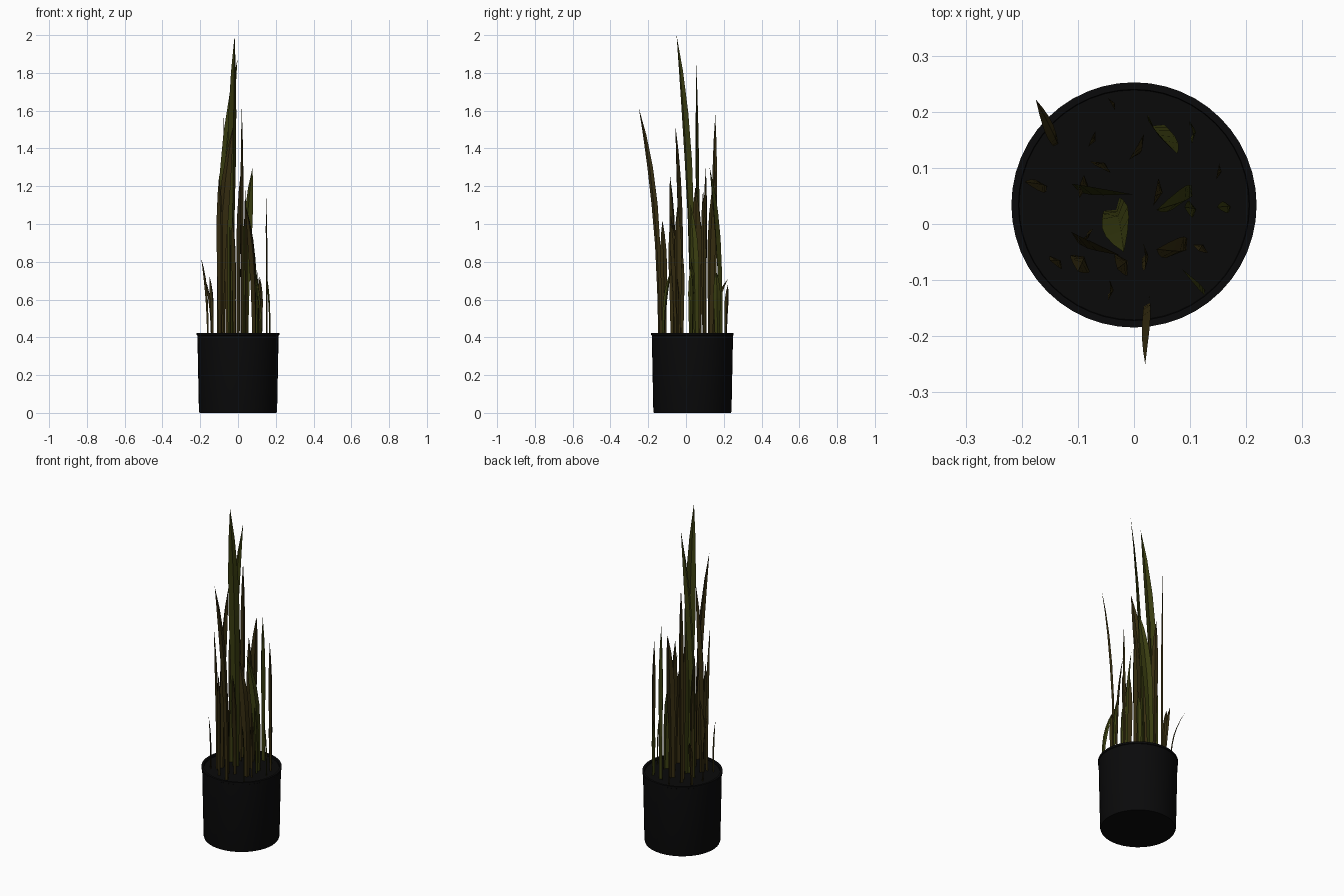
import bpy, bmesh, math
from mathutils import Vector

def material(name, rgb):
    m = bpy.data.materials.new(name)
    m.diffuse_color = (*rgb, 1)
    return m

BLACK = material("black_pot", (0.003, 0.003, 0.0032))
DARK = material("dark_soil", (0.003, 0.003, 0.003))
GREEN = material("green_leaf", (0.040, 0.045, 0.005))
BROWN = material("brown_leaf", (0.035, 0.025, 0.005))
CX, CY = 0.0, 0.034

def make(name, bm, mat):
    me = bpy.data.meshes.new(name)
    bm.to_mesh(me)
    bm.free()
    ob = bpy.data.objects.new(name, me)
    bpy.context.collection.objects.link(ob)
    me.materials.append(mat)
    return ob

def lathe(name, profile, mat, sides=48):
    bm = bmesh.new()
    rings = [[bm.verts.new((CX + r * math.cos(2 * math.pi * i / sides),
                            CY + r * math.sin(2 * math.pi * i / sides), z))
              for i in range(sides)] for r, z in profile]
    for a, b in zip(rings, rings[1:]):
        for i in range(sides):
            j = (i + 1) % sides
            bm.faces.new((a[i], a[j], b[j], b[i]))
    # closing disc: pot floor faces down, a lone ring faces up
    bm.faces.new(rings[0][::-1] if len(rings) > 1 else rings[0])
    ob = make(name, bm, mat)
    bpy.context.view_layer.objects.active = ob
    ob.select_set(True)
    bpy.ops.object.shade_smooth_by_angle(angle=math.radians(30))
    ob.select_set(False)

# tapered pot with a small lip, and the soil inside
lathe("pot", [(0.204, 0), (0.207, 0.01), (0.215, 0.41), (0.2185, 0.412),
              (0.2185, 0.423), (0.206, 0.423), (0.204, 0.405)], BLACK)
lathe("soil", [(0.205, 0.412)], DARK)

# folded, pointed leaf: height fraction, width fraction
OUTLINE = [(0, 0.6), (0.2, 0.72), (0.4, 0.85), (0.58, 1.0), (0.74, 0.9), (0.88, 0.55)]
Z0 = 0.405

def leaf(index, base, tip, width, angle, green):
    a = math.radians(angle)
    side = Vector((math.cos(a), math.sin(a), 0))
    back = Vector((-side.y, side.x, 0))
    bm = bmesh.new()
    b, t = Vector((*base, Z0)), Vector(tip)

    def spine(f):
        k = 0.12 * f + 0.88 * f ** 2.8
        return Vector((b.x + (t.x - b.x) * k, b.y + (t.y - b.y) * k, Z0 + (t.z - Z0) * f))

    rows = []
    for f, w in OUTLINE:
        c, h = spine(f), width * w / 2
        fold = h * (0.7 - 0.4 * f)
        rows.append([bm.verts.new(p) for p in
                     (c - side * h, c - back * fold, c + side * h)])
    for p, q in zip(rows, rows[1:]):
        for i in range(2):
            bm.faces.new((p[i], p[i + 1], q[i + 1], q[i]))
    end = bm.verts.new(t)
    for i in range(2):
        bm.faces.new((rows[-1][i], rows[-1][i + 1], end))
    make(f"leaf_{index:02d}", bm, GREEN if green else BROWN)

# tall leaves: base, tip, width, turn, green
TALL = [
    ((-0.04, 0.035), (-0.018, -0.05, 2.0), 0.06, 40, 1),
    ((-0.095, 0.068), (-0.003, 0.053, 1.87), 0.055, -12, 1),
    ((0.022, -0.137), (0.02, -0.25, 1.615), 0.036, 65, 0),
    ((-0.075, 0.15), (-0.075, 0.155, 1.58), 0.03, 65, 0),
    ((-0.095, -0.022), (-0.025, -0.056, 1.52), 0.06, -25, 0),
    ((0.04, 0.185), (0.077, 0.125, 1.3), 0.055, -30, 1),
]
# middle leaves
MIDDLE = [
    ((0.0, 0.13), (0.015, 0.155, 1.28), 0.05, 60, 0),
    ((-0.095, -0.065), (-0.10, -0.085, 1.26), 0.045, 140, 0),
    ((-0.055, 0.10), (-0.07, 0.105, 1.3), 0.04, 150, 0),
    ((0.15, 0.095), (0.148, 0.09, 1.18), 0.028, 80, 0),
    ((0.04, 0.06), (0.037, 0.05, 1.2), 0.05, 80, 0),
    ((0.085, -0.04), (0.04, -0.045, 1.1), 0.05, 50, 0),
    ((0.095, 0.055), (0.04, 0.025, 1.1), 0.05, 60, 1),
    ((-0.02, -0.07), (-0.03, -0.08, 1.05), 0.045, 120, 0),
    ((0.015, -0.05), (0.02, -0.08, 1.02), 0.04, 85, 0),
    ((-0.045, -0.115), (-0.043, -0.125, 1.02), 0.036, 85, 0),
    ((-0.09, 0.07), (-0.10, 0.06, 1.15), 0.04, 80, 0),
    ((0.1, 0.165), (0.105, 0.16, 0.75), 0.04, 95, 1),
]
# short outer shoots
SHORT = [
    ((-0.14, 0.145), (-0.175, 0.222, 0.71), 0.024, 60, 0),
    ((-0.16, 0.065), (-0.195, 0.075, 0.82), 0.026, 120, 0),
    ((-0.038, 0.21), (-0.045, 0.222, 0.68), 0.024, 120, 0),
    ((-0.135, -0.07), (-0.15, -0.065, 0.72), 0.03, 130, 0),
    ((-0.09, -0.02), (-0.08, -0.018, 0.85), 0.035, 40, 0),
    ((0.122, -0.12), (0.085, -0.08, 0.75), 0.024, 120, 1),
    ((0.12, -0.042), (0.115, -0.048, 0.72), 0.03, 150, 0),
    ((0.168, 0.03), (0.148, 0.03, 0.75), 0.022, 110, 1),
    ((0.105, 0.025), (0.09, 0.03, 0.8), 0.03, 100, 1),
]
for n, spec in enumerate(TALL + MIDDLE + SHORT, 1):
    leaf(n, *spec)
